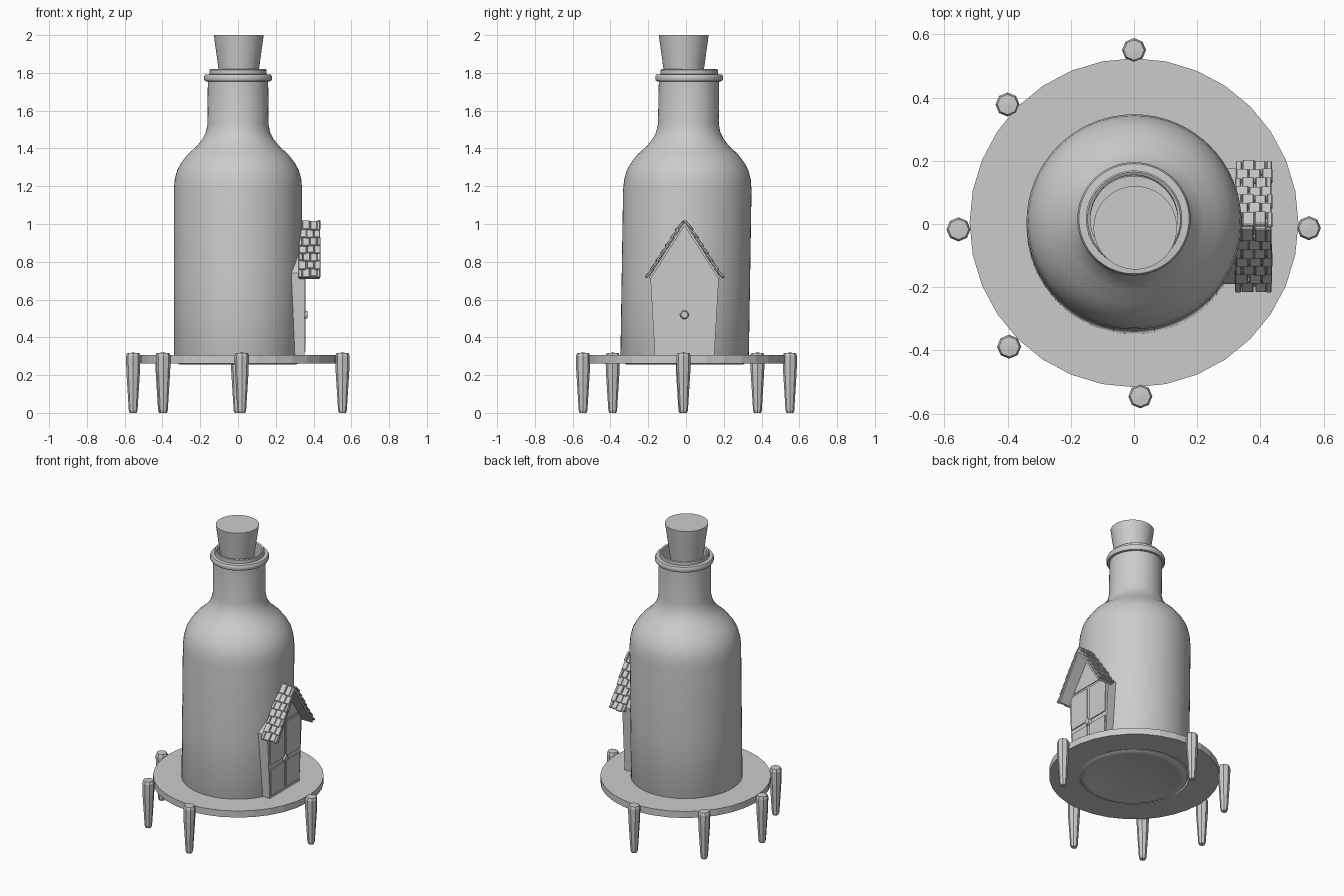
import bpy, bmesh, math, random
from mathutils import Matrix, Vector

if "Cube" in bpy.data.objects:
    bpy.data.objects.remove(bpy.data.objects["Cube"])
random.seed(4)

grey = bpy.data.materials.new("plain grey")
grey.diffuse_color = (0.6, 0.6, 0.6, 1)
grey.use_nodes = True
grey.node_tree.nodes["Principled BSDF"].inputs["Base Color"].default_value = grey.diffuse_color


def finish(name, bm, smooth=None):
    bmesh.ops.recalc_face_normals(bm, faces=bm.faces)
    me = bpy.data.meshes.new(name)
    bm.to_mesh(me)
    bm.free()
    ob = bpy.data.objects.new(name, me)
    bpy.context.collection.objects.link(ob)
    me.materials.append(grey)
    if smooth:
        bpy.ops.object.select_all(action='DESELECT')
        ob.select_set(True)
        bpy.context.view_layer.objects.active = ob
        bpy.ops.object.shade_smooth_by_angle(angle=math.radians(smooth))
    return ob


def lathe(name, profile, sides, centre=(0, 0), smooth=None, closed=False, lean=0.0):
    """Spin (radius, z) points round a vertical axis; lean shears it in y."""
    bm = bmesh.new()
    rings = []
    for r, z in profile:
        cy = centre[1] + lean * (z - 0.75)
        if r == 0:
            rings.append([bm.verts.new((centre[0], cy, z))])
        else:
            rings.append([bm.verts.new((centre[0] + r * math.cos(2 * math.pi * i / sides),
                                        cy + r * math.sin(2 * math.pi * i / sides), z))
                          for i in range(sides)])
    pairs = list(zip(rings, rings[1:]))
    if closed:
        pairs.append((rings[-1], rings[0]))
    for a, b in pairs:
        for i in range(sides):
            j = (i + 1) % sides
            quad = [a[i % len(a)], a[j % len(a)], b[j % len(b)], b[i % len(b)]]
            bm.faces.new(list(dict.fromkeys(quad)))
    return finish(name, bm, smooth)


def prism(name, outline, x0, x1):
    """Extrude a (y, z) outline along x."""
    bm = bmesh.new()
    f = bm.faces.new([bm.verts.new((x0, y, z)) for y, z in outline])
    ext = bmesh.ops.extrude_face_region(bm, geom=[f])
    bmesh.ops.translate(bm, vec=(x1 - x0, 0, 0),
                        verts=[v for v in ext["geom"] if isinstance(v, bmesh.types.BMVert)])
    return finish(name, bm)


# Bottle: outer wall, lip, then the inner wall back down
lathe("bottle", [
    (0, 0.275), (0.24, 0.272), (0.285, 0.258), (0.31, 0.257), (0.33, 0.267), (0.34, 0.29),
    (0.34, 0.7), (0.34, 1.18), (0.335, 1.235), (0.322, 1.285), (0.3, 1.325), (0.265, 1.37),
    (0.22, 1.41), (0.188, 1.45), (0.17, 1.485), (0.161, 1.53), (0.16, 1.755),
    (0.174, 1.756), (0.179, 1.764), (0.179, 1.782), (0.174, 1.791), (0.152, 1.793),
    (0.152, 1.815), (0.147, 1.82), (0.138, 1.815), (0.138, 1.53), (0.15, 1.48), (0.2, 1.41),
    (0.28, 1.33), (0.315, 1.25), (0.322, 1.18), (0.322, 0.3), (0, 0.29)],
    64, smooth=35, lean=0.016)

# Cork stopper sitting loosely in the neck
lathe("cork", [(0, 1.68), (0.088, 1.68), (0.132, 2.0), (0, 2.0)], 48, (0.004, -0.012), smooth=35)

# Round platform with a hole for the bottle
lathe("platform", [(0.335, 0.262), (0.52, 0.262), (0.52, 0.306), (0.335, 0.306)], 32,
      (0, 0.004), closed=True)

# Six tapered octagonal posts
posts = [(0, 0.55), (-0.4, 0.378), (-0.555, -0.017), (-0.395, -0.388), (0.02, -0.545), (0.553, -0.013)]
for n, p in enumerate(posts):
    lathe(f"post_{n + 1}", [(0, 0), (0.018, 0), (0.023, 0.012), (0.036, 0.22), (0.038, 0.3),
                            (0.032, 0.317), (0, 0.319)], 8, p)

# Porch wall with a gable, set into the bottle side
MID = -0.008
prism("porch_wall", [(-0.165, 0.3), (0.15, 0.3), (0.175, 0.74), (MID, 0.99), (-0.19, 0.74)],
      0.26, 0.352)


# Four door panels on walls that widen upward
def edge(side, z):
    t = (z - 0.3) / 0.45
    return -0.157 - 0.013 * t if side < 0 else 0.142 + 0.015 * t


for label, z0, z1 in (("lower", 0.325, 0.5), ("upper", 0.53, 0.76)):
    for side, word in ((-1, "left"), (1, "right")):
        inner = MID + side * 0.011
        prism(f"{label}_{word}_door_panel",
              [(edge(side, z0), z0), (inner, z0), (inner, z1), (edge(side, z1), z1)], 0.35, 0.358)
prism("gable_panel", [(-0.15, 0.775), (0.135, 0.775), (MID, 0.965)], 0.35, 0.357)

# Round door knob
bm = bmesh.new()
bmesh.ops.create_cone(bm, cap_ends=True, segments=16, radius1=0.025, radius2=0.018, depth=0.02,
                      matrix=Matrix.Translation((0.358, MID, 0.52)) @ Matrix.Rotation(math.pi / 2, 4, 'Y'))
finish("door_knob", bm, 35)

# Roof boards and overlapping shingles on both slopes
X0, X1 = 0.32, 0.437
ROWS = 7
ridge = Vector((0, MID, 1.008))


def slab(bm, centre, up, normal, size):
    across = Vector((1, 0, 0))
    m = Matrix((across, up, normal)).transposed().to_4x4()
    m.translation = centre
    bmesh.ops.create_cube(bm, size=1, matrix=m @ Matrix.Diagonal((*size, 1)))


for s, word in ((-1, "left"), (1, "right")):
    eave = Vector((0, MID + s * 0.188, 0.715))
    slope = ridge - eave
    length = slope.length
    up = slope.normalized()
    normal = Vector((0, s * up.z, abs(up.y)))
    bm = bmesh.new()
    slab(bm, (eave + ridge) / 2 + Vector(((X0 + X1) / 2, 0, 0)) - normal * 0.004,
         up, normal, (X1 - X0 - 0.01, length, 0.012))
    finish(f"{word}_roof_board", bm)

    bm = bmesh.new()
    pitch = length / ROWS
    for r in range(ROWS):
        cuts = [0, 0.36, 0.7, 1] if r % 2 else [0, 0.18, 0.52, 0.84, 1]
        for a, b in zip(cuts, cuts[1:]):
            w = (b - a) * (X1 - X0)
            x = X0 + (a + b) / 2 * (X1 - X0) + random.uniform(-0.002, 0.002)
            tilt = 0.16 + random.uniform(-0.04, 0.04)
            u = up * math.cos(tilt) - normal * math.sin(tilt)
            nn = normal * math.cos(tilt) + up * math.sin(tilt)
            c = eave + up * (pitch * (r + 0.5) + random.uniform(-0.005, 0.003)) \
                + normal * 0.011 + Vector((x, 0, 0))
            slab(bm, c, u, nn, (w - 0.002, pitch * 1.25, 0.013))
    ob = finish(f"{word}_roof_shingles", bm)
    bev = ob.modifiers.new("soft edges", 'BEVEL')
    bev.width = 0.003
    bev.segments = 1
